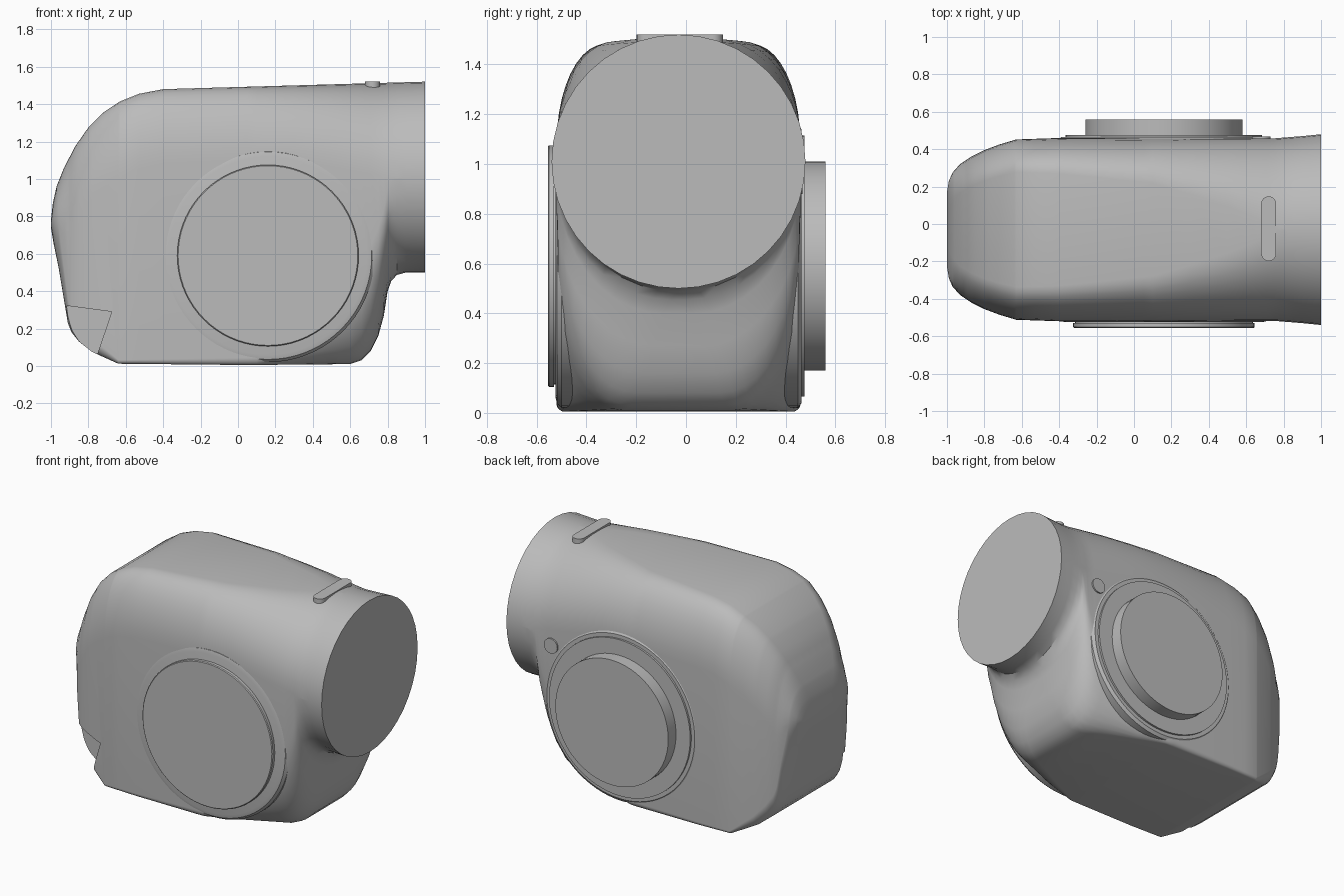
import bpy, bmesh, math
from mathutils import Vector

if "Cube" in bpy.data.objects:
    bpy.data.objects.remove(bpy.data.objects["Cube"])

grey = bpy.data.materials.new("plain grey")
grey.use_nodes = True
grey.diffuse_color = (0.5, 0.5, 0.5, 1)
grey.node_tree.nodes["Principled BSDF"].inputs["Base Color"].default_value = grey.diffuse_color

MID_Y = -0.03


def finish(name, bm, angle=35):
    bmesh.ops.remove_doubles(bm, verts=bm.verts, dist=0.0002)
    bmesh.ops.recalc_face_normals(bm, faces=bm.faces)
    mesh = bpy.data.meshes.new(name)
    bm.to_mesh(mesh)
    bm.free()
    mesh.materials.append(grey)
    obj = bpy.data.objects.new(name, mesh)
    bpy.context.collection.objects.link(obj)
    smooth(obj, angle)
    return obj


def smooth(obj, angle):
    bpy.ops.object.select_all(action='DESELECT')
    obj.select_set(True)
    bpy.context.view_layer.objects.active = obj
    bpy.ops.object.shade_smooth_by_angle(angle=math.radians(angle))


def loft(name, rings, angle=35):
    """Skin a list of equal closed rings and cap both ends."""
    bm = bmesh.new()
    rows = [[bm.verts.new(p) for p in ring] for ring in rings]
    n = len(rows[0])
    for a, b in zip(rows, rows[1:]):
        for i in range(n):
            j = (i + 1) % n
            bm.faces.new((a[i], a[j], b[j], b[i]))
    bm.faces.new(rows[0])
    bm.faces.new(rows[-1])
    return finish(name, bm, angle)


def turned(name, x, z, steps, sides=72):
    """Disc with its axis along y; steps are (y, radius)."""
    ring = [2 * math.pi * i / sides for i in range(sides)]
    return loft(name, [[(x + r * math.cos(a), y, z + r * math.sin(a)) for a in ring]
                       for y, r in steps], 30)


def at(keys, x):
    """Linear interpolation through (x, value) pairs."""
    for (x0, v0), (x1, v1) in zip(keys, keys[1:]):
        if x <= x1:
            return v0 + (v1 - v0) * max(0, x - x0) / (x1 - x0)
    return keys[-1][1]


# Housing outlines along x: roof, underside, half width
roof = [(-1, .78), (-.99, .87), (-.97, .96), (-.93, 1.06), (-.87, 1.175), (-.8, 1.275),
        (-.72, 1.355), (-.63, 1.415), (-.53, 1.455), (-.4, 1.48), (1, 1.52)]
under = [(-1, .74), (-.985, .65), (-.96, .53), (-.91, .23), (-.89, .18), (-.85, .13),
         (-.78, .075), (-.64, .012), (.05, .005), (.6, .01), (.66, .03), (.71, .08), (.75, .16),
         (.78, .27), (.8, .4), (.82, .455), (.85, .487), (.9, .5), (1, .5)]
half = [(-1, .2), (-.99, .26), (-.97, .305), (-.93, .35), (-.87, .39), (-.8, .425),
        (-.72, .455), (-.63, .482), (-.4, .49), (.75, .488), (.9, .5), (1, .51)]
# Corner sizes across and up, for the shoulders and the lower edges
top_y = [(-1, .15), (-.4, .19), (.1, .24), (.5, .36), (.85, .51), (1, .51)]
top_z = [(-1, .4), (.3, .4), (.85, .51), (1, .51)]
low_y = [(-1, .15), (-.9, .1), (-.64, .02), (.1, .03), (.3, .12), (.6, .27), (.75, .34),
         (.8, .43), (.85, .51), (1, .51)]
low_z = [(-1, .3), (-.9, .12), (-.64, .02), (.1, .04), (.3, .18), (.6, .5), (.75, .58),
         (.85, .53), (.9, .51), (1, .51)]


def section(x, k=10):
    w, zt, zb = at(half, x), at(roof, x), at(under, x)
    ty, ly = min(at(top_y, x), w), min(at(low_y, x), w)
    tz = min(at(top_z, x), (zt - zb) * .5)
    lz = min(at(low_z, x), (zt - zb) * .5)
    pts = []
    for quarter, (sy, ry, zc, rz) in enumerate([(1, ty, zt - tz, tz), (-1, ty, zt - tz, tz),
                                                (-1, ly, zb + lz, lz), (1, ly, zb + lz, lz)]):
        for i in range(k + 1):
            a = math.pi / 2 * (quarter + i / k)
            pts.append((x, MID_Y + sy * (w - ry) + ry * math.cos(a), zc + rz * math.sin(a)))
    return pts


stations = sorted({x for keys in (roof, under, half, top_y, low_y) for x, _ in keys})
housing = loft("housing", [section(x) for x in stations])

# Notch in the lower front corner
outline = [(-1.2, .345), (-.9, .32), (-.675, .29), (-.75, .07), (-.8, -.1), (-1.2, -.1)]
cutter = loft("notch_cutter", [[(x, y, z) for x, z in outline] for y in (-.9, -.36)])
cutter.hide_render = True
cut = housing.modifiers.new("notch", 'BOOLEAN')
cut.operation = 'DIFFERENCE'
cut.solver = 'EXACT'
cut.object = cutter
bpy.context.view_layer.objects.active = housing
bpy.ops.object.modifier_apply(modifier="notch")
bpy.data.objects.remove(cutter)
smooth(housing, 35)

# Round bearing boss through the housing, with its end covers
HX, HZ = .16, .59
turned("bearing_boss", HX, HZ, [(-.524, .53), (-.518, .555), (-.5, .57), (.45, .57), (.464, .55)])
turned("front_cover", HX, HZ, [(-.45, .475), (-.53, .475), (-.53, .485), (-.55, .485), (-.555, .48)])
turned("back_flange", HX, HZ, [(.4, .525), (.477, .525)])
turned("back_cover", HX, HZ, [(.45, .42), (.56, .42)])

# Small screw bosses beside the bearing
turned("back_screw_boss", .68, .93, [(.3, .05), (.468, .05)], 32)
turned("front_screw_boss", .71, .83, [(-.3, .1), (-.49, .085), (-.515, .07)], 32)

# Raised slot-shaped key on the roof
key = []
for yc, start in ((.108, 0), (-.158, math.pi)):
    for i in range(13):
        a = start + math.pi * i / 12
        key.append((.72 + .04 * math.cos(a), yc + .04 * math.sin(a)))
loft("roof_key", [[(x, y, z) for x, y in key] for z in (1.44, 1.521)])
